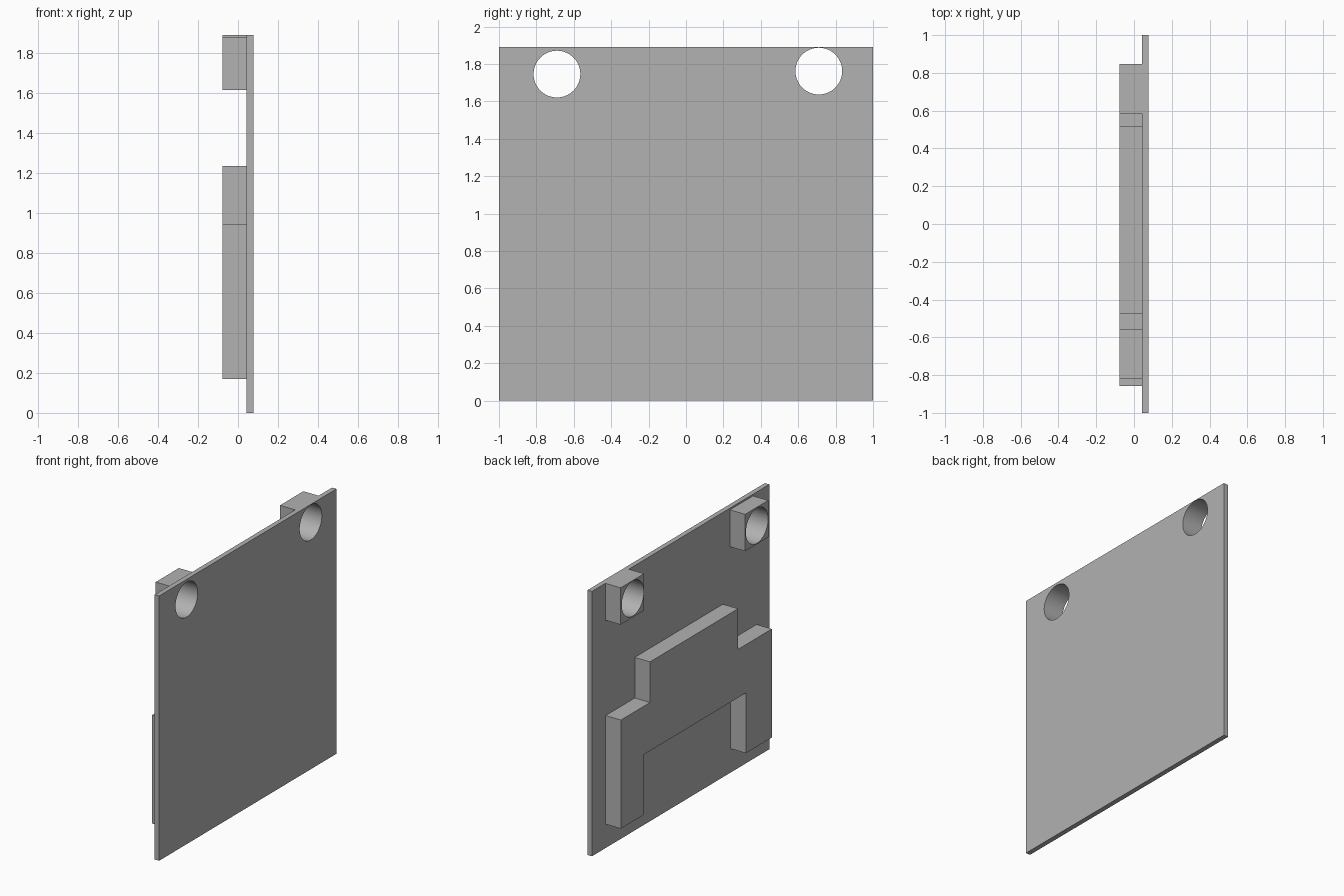
import bpy, bmesh, math

cube = bpy.data.objects.get("Cube")
if cube:
    bpy.data.objects.remove(cube, do_unlink=True)

# Single grey finish
grey = bpy.data.materials.new("plain_grey")
grey.use_nodes = True
color = (0.445, 0.445, 0.445, 1)
grey.diffuse_color = color
grey.node_tree.nodes["Principled BSDF"].inputs["Base Color"].default_value = color

BACK, MID, FACE = -0.0775, 0.0425, 0.0775   # depth layers along x
HEIGHT = 1.89
RADIUS = 0.125
HOLE_A, HOLE_B = (0.71, 1.762), (-0.69, 1.746)


def rect(y0, y1, z0, z1):
    return [(y0, z0), (y1, z0), (y1, z1), (y0, z1)]


def circle(center, count=64):
    steps = [2 * math.pi * i / count for i in range(count)]
    return [(center[0] + RADIUS * math.cos(a), center[1] + RADIUS * math.sin(a)) for a in steps]


def slab(name, x0, x1, outline, holes=()):
    """Fill a y-z outline, leaving round holes open, and extrude it along x."""
    bm = bmesh.new()
    for loop in [outline] + [circle(h) for h in holes]:
        verts = [bm.verts.new((x0, y, z)) for y, z in loop]
        for a, b in zip(verts, verts[1:] + verts[:1]):
            bm.edges.new((a, b))
    bmesh.ops.triangle_fill(bm, edges=bm.edges[:], use_beauty=True, use_dissolve=False)
    extruded = bmesh.ops.extrude_face_region(bm, geom=bm.faces[:], use_keep_orig=True)
    moved = [g for g in extruded["geom"] if isinstance(g, bmesh.types.BMVert)]
    bmesh.ops.translate(bm, verts=moved, vec=(x1 - x0, 0, 0))
    bmesh.ops.recalc_face_normals(bm, faces=bm.faces[:])
    mesh = bpy.data.meshes.new(name)
    bm.to_mesh(mesh)
    bm.free()
    mesh.materials.append(grey)
    obj = bpy.data.objects.new(name, mesh)
    bpy.context.collection.objects.link(obj)
    bpy.ops.object.select_all(action="DESELECT")
    obj.select_set(True)
    bpy.context.view_layer.objects.active = obj
    bpy.ops.object.shade_smooth_by_angle()
    return obj


# Thin square plate with two through holes
slab("plate", MID, FACE, rect(-1, 1, 0, HEIGHT), [HOLE_A, HOLE_B])

# Square bosses behind the holes
slab("rear_boss", BACK, MID, rect(0.584, 0.848, 1.627, HEIGHT), [HOLE_A])
slab("front_boss", BACK, MID, rect(-0.817, -0.556, 1.615, 1.878), [HOLE_B])

# Stepped bracket with two legs
bracket = [(-0.857, 0.17), (-0.565, 0.17), (-0.565, 0.6), (0.592, 0.6),
           (0.592, 0.17), (0.845, 0.17), (0.845, 0.945), (0.517, 0.945),
           (0.517, 1.235), (-0.477, 1.235), (-0.477, 0.945), (-0.857, 0.945)]
slab("stepped_bracket", BACK, MID, bracket)
